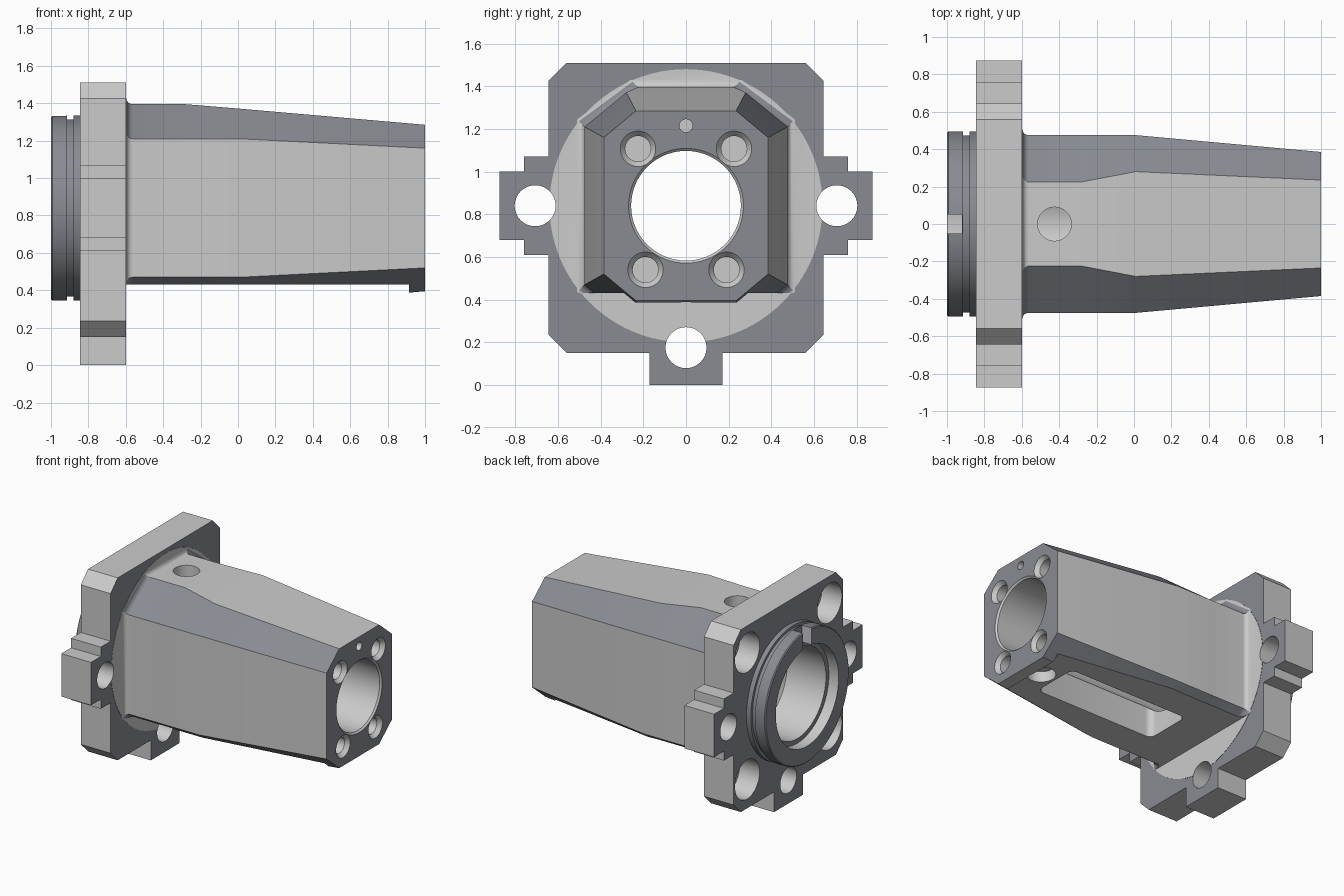
import bpy, bmesh, math
from mathutils import Matrix

if "Cube" in bpy.data.objects:
    bpy.data.objects.remove(bpy.data.objects["Cube"])

ZC = 0.84  # height of the main axis


def finish(bm, name):
    bmesh.ops.recalc_face_normals(bm, faces=bm.faces)
    me = bpy.data.meshes.new(name)
    bm.to_mesh(me)
    bm.free()
    ob = bpy.data.objects.new(name, me)
    bpy.context.collection.objects.link(ob)
    return ob


def loft(name, rings):
    """Skin closed rings of points and cap both ends."""
    bm = bmesh.new()
    vs = [[bm.verts.new(p) for p in r] for r in rings]
    n = len(vs[0])
    for a, b in zip(vs, vs[1:]):
        for i in range(n):
            j = (i + 1) % n
            bm.faces.new((a[i], a[j], b[j], b[i]))
    bm.faces.new(vs[0])
    bm.faces.new(vs[-1])
    return finish(bm, name)


def turned(name, profile, y=0, z=ZC, n=64):
    """Turn (x, radius) pairs about an axis along x."""
    ang = [2 * math.pi * i / n for i in range(n)]
    return loft(name, [[(x, y + r * math.cos(a), z + r * math.sin(a)) for a in ang]
                       for x, r in profile])


def box(name, x0, x1, y0, y1, z0, z1, round_r=0):
    bm = bmesh.new()
    bmesh.ops.create_cube(bm, size=1, matrix=Matrix.Translation(
        ((x0 + x1) / 2, (y0 + y1) / 2, (z0 + z1) / 2))
        @ Matrix.Diagonal((x1 - x0, y1 - y0, z1 - z0, 1)))
    if round_r:
        up = [e for e in bm.edges if abs(e.verts[0].co.z - e.verts[1].co.z) > 1e-4]
        bmesh.ops.bevel(bm, geom=up, offset=round_r, segments=6, affect='EDGES', profile=0.5)
    return finish(bm, name)


def upright(name, x, r, z0, z1, n=48):
    ang = [2 * math.pi * i / n for i in range(n)]
    return loft(name, [[(x + r * math.cos(a), r * math.sin(a), z) for a in ang]
                       for z in (z0, z1)])


def boolean(ob, tool, op='DIFFERENCE'):
    tool.hide_render = True
    m = ob.modifiers.new(op, 'BOOLEAN')
    m.operation, m.object, m.solver = op, tool, 'EXACT'
    bpy.context.view_layer.objects.active = ob
    bpy.ops.object.modifier_apply(modifier=m.name)
    bpy.data.objects.remove(tool)


# Tapered eight-sided body, flared into the flange
def section(x, yt, zt, ys, zs, d=0):
    h, s = zt - ZC + d, zs - ZC + d
    yt, ys = yt + d, ys + d
    q = [(ys, -s), (ys, s), (yt, h), (-yt, h), (-ys, s), (-ys, -s), (-yt, -h), (yt, -h)]
    return [(x, y, ZC + z) for y, z in q]


R = 0.035
base = (0.225, 1.395, 0.475, 1.21)
rings = [section(-0.7, *base, R)]
for i in range(7):
    a = math.pi / 2 * i / 6
    rings.append(section(-0.598 + R * (1 - math.cos(a)), *base, R * (1 - math.sin(a))))
rings += [section(-0.28, *base), section(0.01, 0.28, 1.371, 0.475, 1.21),
          section(1.0, 0.235, 1.285, 0.385, 1.16)]
body = loft("body", rings)
boolean(body, box("underside_cut", -0.65, 0.915, -1, 1, 0, 0.43))

# Flange plate with side and bottom ears
half = [(0.17, 0), (0.17, 0.15), (0.56, 0.15), (0.645, 0.235), (0.645, 0.61), (0.76, 0.61),
        (0.76, 0.68), (0.875, 0.68), (0.875, 1.0), (0.76, 1.0), (0.76, 1.07), (0.645, 1.07),
        (0.645, 1.425), (0.56, 1.51)]
outline = half + [(-y, z) for y, z in reversed(half)]
housing = loft("tapered_housing", [[(x, y, z) for y, z in outline] for x in (-0.845, -0.6)])

# Raised disc around the body root and grooved spigot behind the flange
boolean(housing, turned("root_disc", [(-0.7, 0.64), (-0.598, 0.64)], n=96), 'UNION')
boolean(housing, body, 'UNION')
spigot = turned("spigot", [(-1, 0.487), (-0.993, 0.494), (-0.915, 0.494), (-0.915, 0.474),
                           (-0.88, 0.474), (-0.88, 0.494), (-0.8, 0.494)], n=96)
boolean(housing, spigot, 'UNION')

# Stepped main bore
boolean(housing, turned("bore", [(-1.1, 0.37), (-0.92, 0.37), (-0.92, 0.335), (-0.6, 0.335),
                                 (-0.55, 0.257), (0.988, 0.257), (1.0, 0.269),
                                 (1.1, 0.269)], n=96))

# Key slot in the spigot
boolean(housing, box("key_slot", -1.1, -0.92, -0.05, 0.05, 1.1, 1.45))

# Through holes in the ears
for y, z in ((-0.707, ZC), (0.707, ZC), (0, 0.175)):
    boolean(housing, turned("ear_hole", [(-0.9, 0.096), (-0.5, 0.096)], y, z, 48))

# Blind pockets in the back of the flange and countersunk holes in the nose
for s in (-1, 1):
    for z in (0.365, 1.31):
        boolean(housing, turned("pocket", [(-0.9, 0.145), (-0.68, 0.145)], s * 0.485, z, 48))
    for y, z in ((0.225, 1.107), (0.19, 0.54)):
        boolean(housing, turned("nose_hole", [(0.75, 0.06), (0.97, 0.06), (1.0, 0.083),
                                              (1.1, 0.083)], s * y, z, 40))
boolean(housing, turned("pin_hole", [(0.85, 0.031), (1.1, 0.031)], 0, 1.215, 24))

# Top port, underside window and underside port
boolean(housing, upright("top_port", -0.425, 0.09, 0.95, 1.5))
boolean(housing, box("window", -0.3, 0.7, -0.18, 0.18, 0.3, 0.75, 0.05))
boolean(housing, upright("lower_port", 0.82, 0.1, 0.3, 0.51))

# Light grey overall, darker grey on end faces, body chamfers and spigot
for name, col in (("light_grey", (0.60, 0.63, 0.63, 1)), ("dark_grey", (0.25, 0.26, 0.29, 1))):
    mat = bpy.data.materials.new(name)
    mat.diffuse_color = col
    mat.use_nodes = True
    mat.node_tree.nodes["Principled BSDF"].inputs["Base Color"].default_value = mat.diffuse_color
    housing.data.materials.append(mat)
for p in housing.data.polygons:
    n, c = p.normal, p.center
    r = math.hypot(c.y, c.z - ZC)
    end = abs(n.x) > 0.99 and (c.x < -0.84 or abs(c.x + 0.6) < 0.001 or c.x > 0.99)
    chamfer = c.x > -0.599 and min(abs(n.y), abs(n.z)) > 0.1 and r > 0.47
    rim = c.x < -0.846 and r > 0.46
    p.material_index = int(end or chamfer or rim)

# Smooth turned faces, keep machined edges crisp
bpy.ops.object.select_all(action='DESELECT')
housing.select_set(True)
bpy.context.view_layer.objects.active = housing
bpy.ops.object.shade_smooth_by_angle(angle=math.radians(22))
